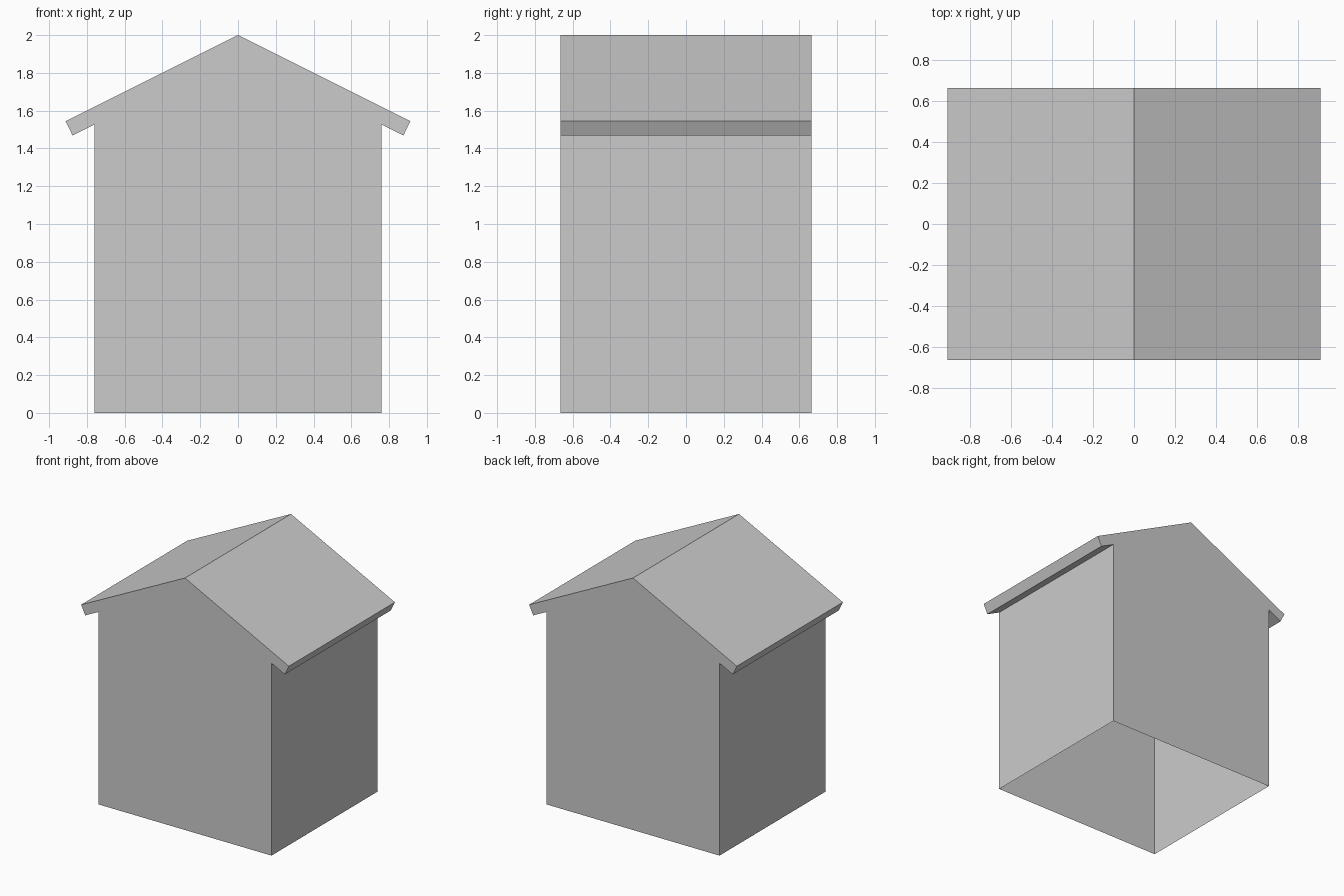
import bpy, bmesh

if "Cube" in bpy.data.objects:
    bpy.data.objects.remove(bpy.data.objects["Cube"])

DEPTH = 1.33

# Right half of the gable outline: wall foot, wall top, eave bottom, eave top
half = [(0.76, 0.0), (0.76, 1.527), (0.876, 1.469), (0.912, 1.544)]
outline = half + [(0.0, 2.0)] + [(-x, z) for x, z in reversed(half)]

# House shell: front and back gables joined by walls, eaves and roof; open underneath
bm = bmesh.new()
front = [bm.verts.new((x, -DEPTH / 2, z)) for x, z in outline]
back = [bm.verts.new((x, DEPTH / 2, z)) for x, z in outline]
bm.faces.new(front)
bm.faces.new(back[::-1])
for i in range(len(outline) - 1):
    bm.faces.new((front[i + 1], front[i], back[i], back[i + 1]))
bm.normal_update()
if bm.faces[0].normal.y > 0 if hasattr(bm.faces, "ensure_lookup_table") and not bm.faces.ensure_lookup_table() else False:
    bmesh.ops.reverse_faces(bm, faces=bm.faces[:])

mesh = bpy.data.meshes.new("house_shell")
bm.to_mesh(mesh)
bm.free()
house = bpy.data.objects.new("house_shell", mesh)
bpy.context.collection.objects.link(house)
